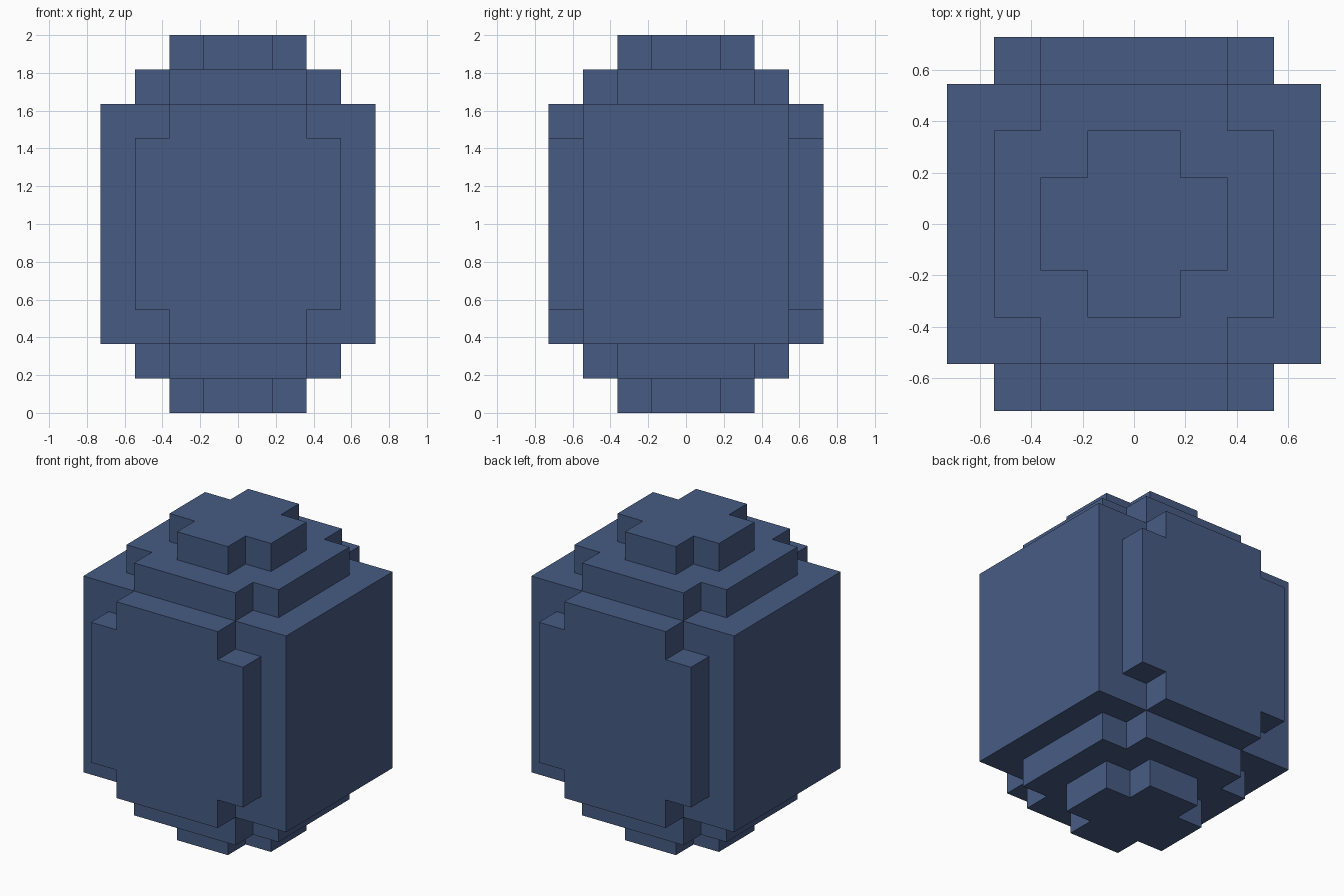
import bpy, bmesh
from mathutils import Vector

if "Cube" in bpy.data.objects:
    bpy.data.objects.remove(bpy.data.objects["Cube"])

U = 2 / 11          # one block step
MID = 5.5           # centre height in steps

blue = bpy.data.materials.new("slate_blue")
blue.diffuse_color = (0.063, 0.105, 0.228, 1)
blue.use_nodes = True
blue.node_tree.nodes["Principled BSDF"].inputs["Base Color"].default_value = blue.diffuse_color


def finish(name, bm):
    bmesh.ops.recalc_face_normals(bm, faces=bm.faces[:])
    mesh = bpy.data.meshes.new(name)
    bm.to_mesh(mesh)
    bm.free()
    mesh.materials.append(blue)
    bpy.context.collection.objects.link(bpy.data.objects.new(name, mesh))


def cross_prism(name, a, b, start, end, place):
    """Rectangle of half size a x b with one-step notched corners, extruded."""
    quarter = [(a, b - 1), (a - 1, b - 1), (a - 1, b)]
    outline = (quarter
               + [(-x, y) for x, y in reversed(quarter)]
               + [(-x, -y) for x, y in quarter]
               + [(x, -y) for x, y in reversed(quarter)])
    bm = bmesh.new()
    low, high = ([bm.verts.new(Vector(place(p, q, d)) * U) for p, q in outline]
                 for d in (start, end))
    bm.faces.new(low)
    bm.faces.new(high)
    n = len(outline)
    for i in range(n):
        j = (i + 1) % n
        bm.faces.new((low[i], low[j], high[j], high[i]))
    finish(name, bm)


# Main body block
bm = bmesh.new()
bmesh.ops.create_cube(bm, size=1)
for v in bm.verts:
    v.co = Vector((v.co.x * 8, v.co.y * 6, v.co.z * 7 + MID)) * U
finish("body", bm)

# Raised front and back panels
for name, s in (("front_panel", -1), ("back_panel", 1)):
    cross_prism(name, 3, 3.5, 3, 4, lambda p, q, d: (p, s * d, q + MID))

# Stepped tiers above and below the body
for side, s in (("top", 1), ("bottom", -1)):
    for part, half, start in (("step", 3, 3.5), ("cap", 2, 4.5)):
        cross_prism(f"{side}_{part}", half, half, start, start + 1,
                    lambda p, q, d: (p, q, MID + s * d))
